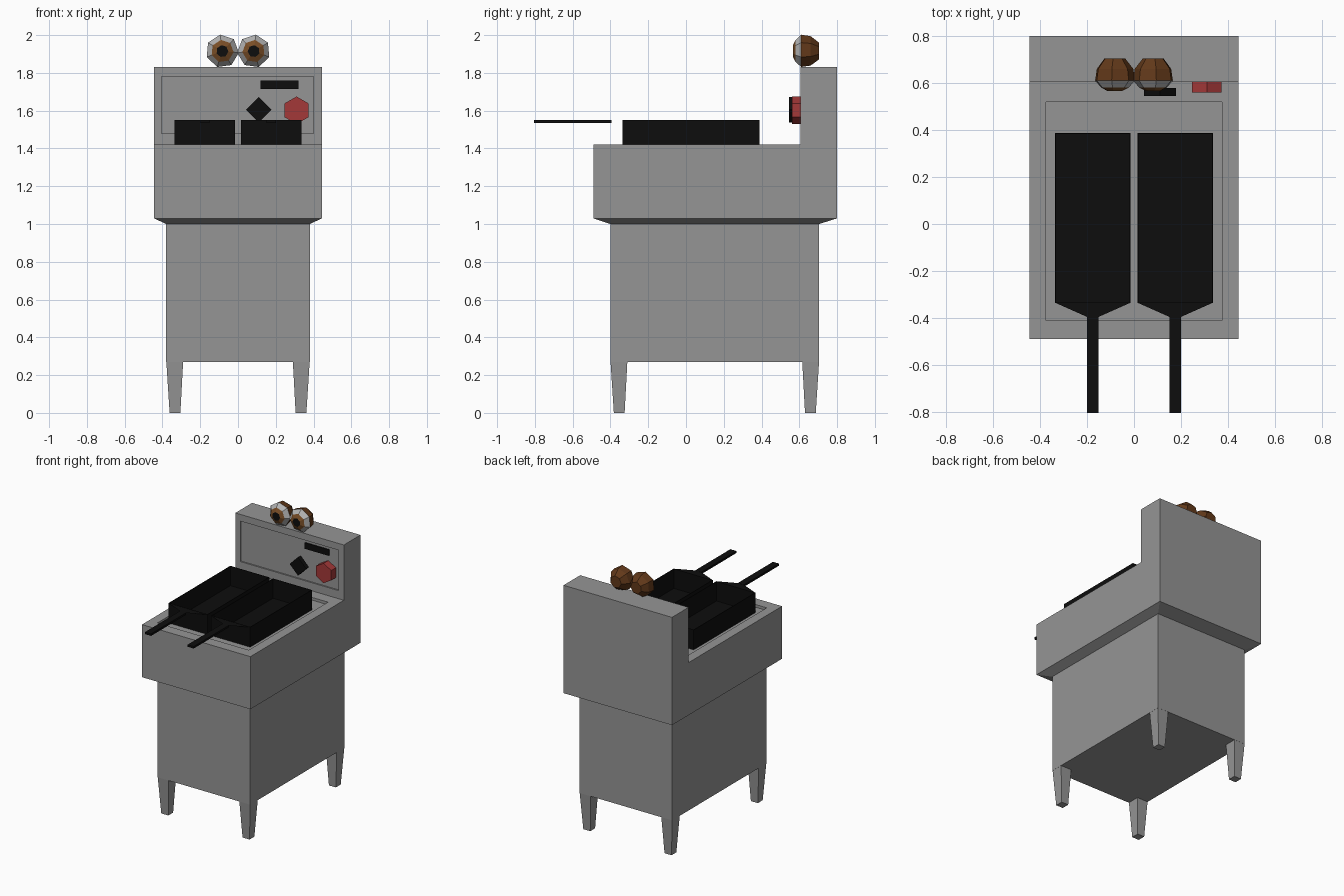
import bpy, bmesh, math
from mathutils import Vector

if "Cube" in bpy.data.objects:
    bpy.data.objects.remove(bpy.data.objects["Cube"])


def material(name, rgb):
    m = bpy.data.materials.new(name)
    m.diffuse_color = (*rgb, 1)
    m.use_nodes = True
    m.node_tree.nodes["Principled BSDF"].inputs["Base Color"].default_value = m.diffuse_color
    return m


STEEL = material("steel_grey", (0.30, 0.30, 0.30))
BLACK = material("black", (0.004, 0.004, 0.004))
RED = material("knob_red", (0.37, 0.04, 0.04))
WHITE = material("eye_white", (0.45, 0.45, 0.45))
IRIS = material("iris_brown", (0.19, 0.075, 0.02))
LID = material("lid_brown", (0.12, 0.04, 0.01))


def finish(name, bm, *mats):
    me = bpy.data.meshes.new(name)
    bm.to_mesh(me)
    bm.free()
    ob = bpy.data.objects.new(name, me)
    bpy.context.collection.objects.link(ob)
    for m in mats:
        me.materials.append(m)
    return ob


def frustum(name, lo, hi, mat):
    """Box between two horizontal rectangles (x0, x1, y0, y1, z)."""
    bm = bmesh.new()
    rings = [[bm.verts.new(p) for p in ((a, c, z), (b, c, z), (b, d, z), (a, d, z))]
             for a, b, c, d, z in (lo, hi)]
    bm.faces.new(rings[0][::-1])
    bm.faces.new(rings[1])
    for i in range(4):
        j = (i + 1) % 4
        bm.faces.new((rings[0][i], rings[0][j], rings[1][j], rings[1][i]))
    return finish(name, bm, mat)


def box(name, x0, x1, y0, y1, z0, z1, mat):
    return frustum(name, (x0, x1, y0, y1, z0), (x0, x1, y0, y1, z1), mat)


def prism_y(name, cx, cz, r, sides, y0, y1, mat):
    """Regular prism along y with a corner pointing up."""
    bm = bmesh.new()
    vs = [bm.verts.new((cx + r * math.sin(math.tau * i / sides), y0,
                        cz + r * math.cos(math.tau * i / sides))) for i in range(sides)]
    f = bm.faces.new(vs)
    ext = bmesh.ops.extrude_face_region(bm, geom=[f], use_keep_orig=True)["geom"]
    for v in ext:
        if isinstance(v, bmesh.types.BMVert):
            v.co.y = y1
    bmesh.ops.recalc_face_normals(bm, faces=bm.faces)
    return finish(name, bm, mat)


def recess(bm, face, lo, hi, depth):
    """Inset a face to the given bounds and sink it."""
    bmesh.ops.inset_individual(bm, faces=[face], thickness=0.03)
    centre = face.calc_center_median()
    for v in face.verts:
        for k in range(3):
            if lo[k] != hi[k]:
                v.co[k] = hi[k] if v.co[k] > centre[k] else lo[k]
    push = face.normal * -depth
    sunk = bmesh.ops.extrude_discrete_faces(bm, faces=[face])["faces"][0]
    bmesh.ops.translate(bm, verts=sunk.verts, vec=push)


# Cabinet and the flare under the upper housing
box("cabinet", -0.38, 0.38, -0.40, 0.705, 0.27, 1.0, STEEL)
frustum("flare", (-0.38, 0.38, -0.40, 0.705, 1.0),
        (-0.445, 0.445, -0.49, 0.80, 1.03), STEEL)

# Upper housing: L profile with a sunken basin and a control panel
bm = bmesh.new()
profile = [(-0.49, 1.03), (0.80, 1.03), (0.80, 1.83), (0.605, 1.83),
           (0.605, 1.42), (-0.49, 1.42)]
side = bm.faces.new([bm.verts.new((-0.445, y, z)) for y, z in profile])
ext = bmesh.ops.extrude_face_region(bm, geom=[side], use_keep_orig=True)["geom"]
bmesh.ops.translate(bm, vec=(0.89, 0, 0),
                    verts=[v for v in ext if isinstance(v, bmesh.types.BMVert)])
bmesh.ops.recalc_face_normals(bm, faces=bm.faces)
bm.normal_update()


def face_near(p):
    return min(bm.faces, key=lambda f: (f.calc_center_median() - Vector(p)).length)


recess(bm, face_near((0, 0.06, 1.42)), (-0.375, -0.41, 0), (0.375, 0.52, 0), 0.02)
recess(bm, face_near((0, 0.605, 1.625)), (-0.405, 0, 1.48), (0.40, 0, 1.78), 0.01)
finish("upper_housing", bm, STEEL)

# Tapered legs at the four corners
for sx, xn in ((-1, "left"), (1, "right")):
    for yo, yi, yn in ((-0.40, 1, "front"), (0.705, -1, "back")):
        def rect(a, b, z):
            xs = sorted((sx * (0.38 - a), sx * (0.38 - b)))
            ys = sorted((yo + yi * a, yo + yi * b))
            return (*xs, *ys, z)
        frustum(f"leg_{yn}_{xn}", rect(0.018, 0.075, 0), rect(0, 0.09, 0.28), STEEL)

# Fry baskets: open bins with a flat pointed lip and a long handle
for s, n in ((-1, "left"), (1, "right")):
    x0, x1 = sorted((s * 0.015, s * 0.335))
    basket = box("basket_" + n, x0, x1, -0.335, 0.388, 1.402, 1.55, BLACK)
    bm = bmesh.new()
    bm.from_mesh(basket.data)
    top = max(bm.faces, key=lambda f: f.calc_center_median().z)
    bmesh.ops.delete(bm, geom=[top], context='FACES_ONLY')
    bm.to_mesh(basket.data)
    bm.free()
    wall = basket.modifiers.new("wall", 'SOLIDIFY')
    wall.thickness = 0.006
    wall.offset = -1
    cx = s * 0.175
    bm = bmesh.new()
    bm.faces.new([bm.verts.new(p) for p in (
        (x0, -0.335, 1.549), (cx - 0.025, -0.395, 1.549),
        (cx + 0.025, -0.395, 1.549), (x1, -0.335, 1.549))])
    finish("basket_lip_" + n, bm, BLACK)
    box("basket_handle_" + n, cx - 0.025, cx + 0.025, -0.805, -0.394, 1.535, 1.55, BLACK)

# Controls
box("display_bar", 0.12, 0.32, 0.607, 0.616, 1.715, 1.76, BLACK)
prism_y("diamond_knob", 0.11, 1.605, 0.068, 4, 0.545, 0.578, BLACK)
prism_y("red_knob", 0.31, 1.602, 0.073, 6, 0.56, 0.616, RED)

# Eyes: faceted balls facing forward; material by ring along the profile
rings = [(0.032, 0.566), (0.06, 0.58), (0.088, 0.61), (0.08, 0.66), (0.045, 0.705)]
ring_mats = [1, 0, 3, 3]  # iris, white, lid, lid
SIDES = 7
for s, n in ((-1, "left"), (1, "right")):
    bm = bmesh.new()
    loops = []
    for r, y in rings:
        loops.append([bm.verts.new((s * 0.083 + s * r * math.sin(a), y, 1.915 + r * math.cos(a)))
                      for a in (math.tau * (i + 0.15) / SIDES for i in range(SIDES))])
    bm.faces.new(loops[0]).material_index = 2
    bm.faces.new(loops[-1]).material_index = 3
    for a, b, m in zip(loops, loops[1:], ring_mats):
        for i in range(SIDES):
            j = (i + 1) % SIDES
            bm.faces.new((a[i], a[j], b[j], b[i])).material_index = m
    bmesh.ops.recalc_face_normals(bm, faces=bm.faces)
    finish("eye_" + n, bm, WHITE, IRIS, BLACK, LID)
